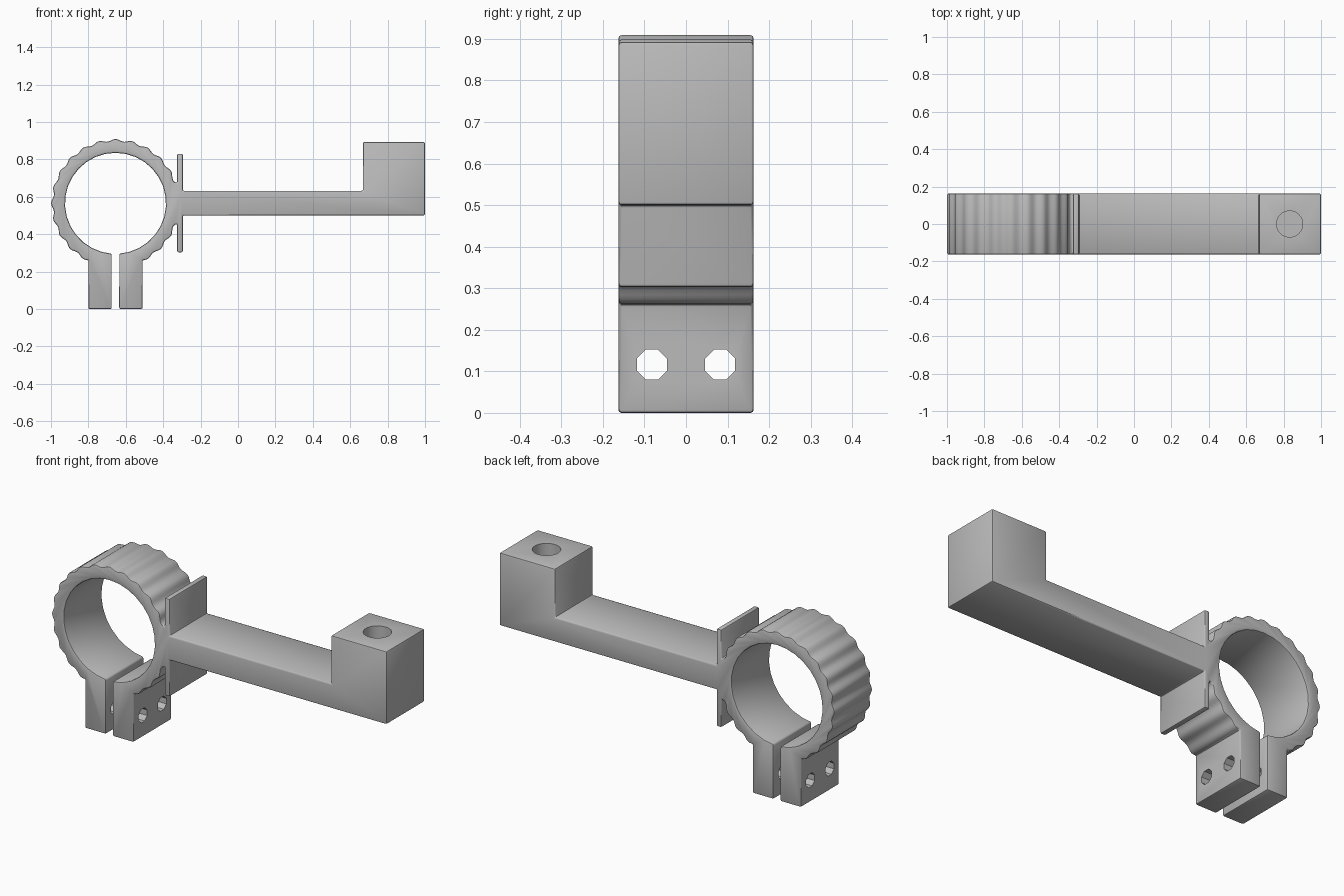
import bpy, bmesh
from math import sin, cos, radians, pi
from mathutils import Matrix

if "Cube" in bpy.data.objects:
    bpy.data.objects.remove(bpy.data.objects["Cube"], do_unlink=True)

HALF = 0.163            # half depth of the bracket
CX, CZ = -0.655, 0.565  # ring centre
INNER, OUTER, RIPPLE, BUMPS = 0.27, 0.338, 0.006, 24

grey = bpy.data.materials.new("plain grey")
grey.use_nodes = True
grey.diffuse_color = (0.5, 0.5, 0.5, 1)
grey.node_tree.nodes["Principled BSDF"].inputs["Base Color"].default_value = (0.5, 0.5, 0.5, 1)


def arc(start, end, steps, ripple=0.0, radius=OUTER):
    """Points on the ring, from start to end in degrees."""
    pts = []
    for i in range(steps + 1):
        a = radians(start + (end - start) * i / steps)
        r = radius + ripple * cos(BUMPS * a)
        pts.append((CX + r * cos(a), CZ + r * sin(a)))
    return pts


def make_object(name, bm):
    bmesh.ops.recalc_face_normals(bm, faces=bm.faces)
    mesh = bpy.data.meshes.new(name)
    bm.to_mesh(mesh)
    bm.free()
    mesh.materials.append(grey)
    obj = bpy.data.objects.new(name, mesh)
    bpy.context.collection.objects.link(obj)
    return obj


def hole_cutter(name, radius, depth, sides, matrix):
    bm = bmesh.new()
    bmesh.ops.create_cone(bm, cap_ends=True, segments=sides, radius1=radius,
                          radius2=radius, depth=depth, matrix=matrix)
    obj = make_object(name, bm)
    obj.hide_render = True
    obj.hide_set(True)
    return obj


# Side outline: split ring, clamp legs, cross plate, arm and end block
outline = arc(-85.7, 265.7, 30, radius=INNER)
outline += [(-0.675, 0), (-0.80, 0), (-0.80, 0.262)]
outline += arc(242, 20, 118, RIPPLE)
outline += [(-0.325, 0.675), (-0.325, 0.83), (-0.295, 0.83), (-0.295, 0.632),
            (0.668, 0.632), (0.668, 0.893), (1, 0.893), (1, 0.5),
            (-0.295, 0.5), (-0.295, 0.303), (-0.325, 0.303), (-0.325, 0.455)]
outline += arc(-20, -62, 22, RIPPLE)
outline += [(-0.51, 0.262), (-0.51, 0), (-0.635, 0)]

bm = bmesh.new()
face = bm.faces.new([bm.verts.new((x, -HALF, z)) for x, z in outline])
extruded = bmesh.ops.extrude_face_region(bm, geom=[face], use_keep_orig=True)
new_verts = [v for v in extruded["geom"] if isinstance(v, bmesh.types.BMVert)]
bmesh.ops.translate(bm, verts=new_verts, vec=(0, 2 * HALF, 0))
bracket = make_object("clamp_bracket", bm)

# Soft rounded edges
bevel = bracket.modifiers.new("soft_edges", 'BEVEL')
bevel.width = 0.008
bevel.segments = 2
bevel.limit_method = 'ANGLE'
bevel.angle_limit = radians(38)
bevel.use_clamp_overlap = False

# Two bolt holes through the legs and a blind hole in the block
cutters = [hole_cutter("block_hole_cutter", 0.07, 0.6, 32,
                       Matrix.Translation((0.832, 0, 0.9)))]
for side, y in (("front", -0.082), ("back", 0.082)):
    turn = Matrix.Rotation(pi / 2, 4, 'Y') @ Matrix.Rotation(pi / 8, 4, 'Z')
    cutters.append(hole_cutter(side + "_bolt_hole_cutter", 0.039, 0.5, 8,
                               Matrix.Translation((CX, y, 0.116)) @ turn))
for cutter in cutters:
    cut = bracket.modifiers.new(cutter.name, 'BOOLEAN')
    cut.operation = 'DIFFERENCE'
    cut.solver = 'EXACT'
    cut.object = cutter

# Apply the modifiers, drop the cutters and shade
bpy.ops.object.select_all(action='DESELECT')
bracket.select_set(True)
bpy.context.view_layer.objects.active = bracket
for name in [m.name for m in bracket.modifiers]:
    bpy.ops.object.modifier_apply(modifier=name)
for cutter in cutters:
    bpy.data.objects.remove(cutter, do_unlink=True)
bpy.ops.object.shade_smooth_by_angle(angle=radians(40))
